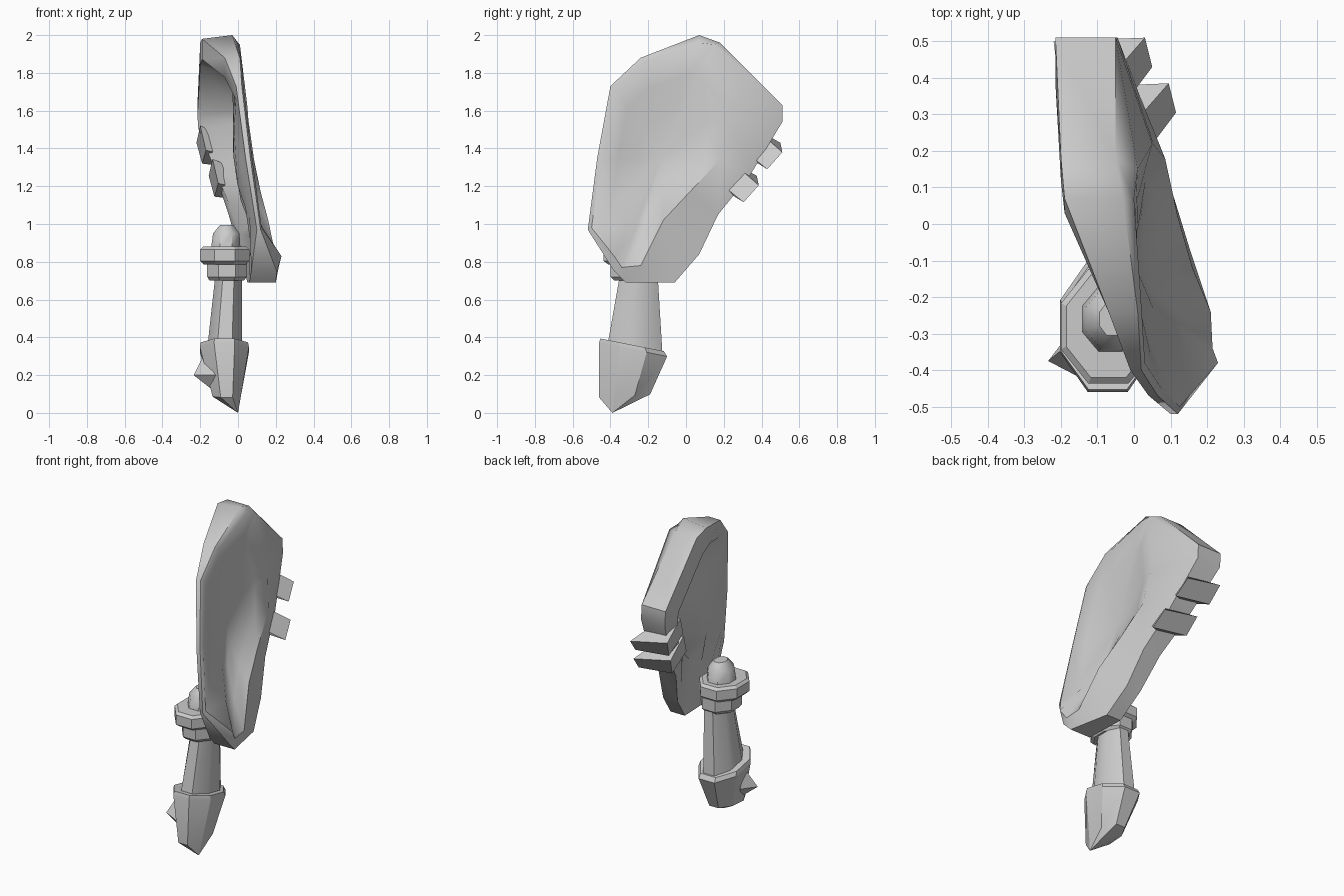
import bpy, bmesh, math

if "Cube" in bpy.data.objects:
    bpy.data.objects.remove(bpy.data.objects["Cube"])

steel = bpy.data.materials.new("grey_steel")
steel.diffuse_color = (0.6, 0.6, 0.6, 1)
steel.use_nodes = True
steel.node_tree.nodes["Principled BSDF"].inputs["Base Color"].default_value = steel.diffuse_color


def finish(name, bm, angle):
    bmesh.ops.recalc_face_normals(bm, faces=bm.faces)
    mesh = bpy.data.meshes.new(name)
    bm.to_mesh(mesh)
    bm.free()
    mesh.materials.append(steel)
    ob = bpy.data.objects.new(name, mesh)
    bpy.context.collection.objects.link(ob)
    bpy.ops.object.select_all(action='DESELECT')
    ob.select_set(True)
    bpy.context.view_layer.objects.active = ob
    bpy.ops.object.shade_smooth_by_angle(angle=math.radians(angle))
    return ob


def skin(name, rings, angle, start=None, end=None):
    """Bridge rings of equal length; close each end flat or to a point."""
    bm = bmesh.new()
    vr = [[bm.verts.new(p) for p in r] for r in rings]
    n = len(vr[0])
    for a, b in zip(vr, vr[1:]):
        for i in range(n):
            j = (i + 1) % n
            bm.faces.new((a[i], a[j], b[j], b[i]))
    for ring, tip in ((vr[0], start), (vr[-1], end)):
        if tip is None:
            bm.faces.new(ring)
        else:
            c = bm.verts.new(tip)
            for i in range(n):
                bm.faces.new((ring[i], ring[(i + 1) % n], c))
    return finish(name, bm, angle)


# Shell guard: rim outline (y, z, front x, back x), thin at the front edge
rim = [(-.52, .97, .12, .10), (-.47, 1.35, .065, .04), (-.40, 1.73, .02, -.01),
       (-.24, 1.88, .01, -.07), (.07, 2.0, -.03, -.19), (.18, 1.96, -.05, -.20),
       (.51, 1.63, -.05, -.215), (.51, 1.54, -.045, -.21), (.34, 1.26, .02, -.12),
       (.17, 1.05, .07, -.05), (.07, .84, .11, .01), (-.06, .69, .15, .05),
       (-.32, .69, .20, .06), (-.38, .75, .205, .07)]
# Edge of the bowl inside the chamfer (x, y, z)
face = [(.125, -.50, .98), (.075, -.45, 1.35), (.03, -.38, 1.72), (.02, -.22, 1.86),
        (0, .07, 1.96), (.01, .15, 1.95), (.05, .22, 1.62), (.055, .215, 1.55),
        (.085, .18, 1.34), (.12, .02, 1.17), (.16, -.12, 1.02), (.21, -.24, .78),
        (.215, -.34, .77), (.23, -.38, .83)]
cy, cz = -.13, 1.36
centre_x = .01


def inset(y, z, t):
    return y + (cy - y) * t, z + (cz - z) * t


def bowl(p, t, thick=0):
    """Point on the dished front surface, t from its edge to its centre."""
    s = 1 - (1 - t) ** 1.8
    return (p[0] + (centre_x - p[0]) * s - thick, *inset(p[1], p[2], t))


thin_side = (0, 1, 2, 12, 13)
front = [(xf, y, z) for y, z, xf, xb in rim]
back = [(xb, y, z - (.02 if y == .07 and z == 2.0 else 0)) for y, z, xf, xb in rim]
lip, floor = [], []
for i, (p, (y, z, xf, xb)) in enumerate(zip(face, rim)):
    x = min(xb, bowl(p, .18)[0] - .03) if i in thin_side else xb
    lip.append((x, *inset(y, z, .2)))
    floor.append(bowl(p, .08 if 6 <= i <= 10 else .28, .035))
skin("shell_guard",
     [[bowl(p, .6) for p in face], [bowl(p, .28) for p in face], face, front, back,
      lip, floor, [bowl(p, .6, .035) for p in face]], 42,
     start=(centre_x, cy, cz), end=(centre_x - .035, cy, cz))

# Two clips wrapped over the rear rim: skewed blocks, wider behind the rim
near = [(-.04, .43, 1.45), (.03, .51, 1.38), (.05, .43, 1.29), (-.01, .35, 1.355)]
far = [(-.20, .34, 1.52), (-.22, .50, 1.43), (-.19, .44, 1.32), (-.17, .27, 1.39)]
for k, (dx, dy, dz) in enumerate([(0, 0, 0), (.065, -.125, -.175)]):
    skin("rim_clip_%d" % (k + 1),
         [[(x + dx, y + dy, z + dz) for x, y, z in r] for r in (near, far)], 20)


def ring(cx, cy, z, rx, ry, slope=0):
    """Eight-sided ring, tilted along y."""
    quarter = [(1, .4), (.42, 1)]
    shape = (quarter + [(-x, y) for x, y in quarter[::-1]]
             + [(-x, -y) for x, y in quarter] + [(x, -y) for x, y in quarter[::-1]])
    return [(cx + x * rx, cy + y * ry, z + slope * y * ry) for x, y in shape]


# Pommel, grip, collars and top knob
skin("pommel", [ring(-.06, -.325, .09, .075, .135, .06),
                ring(-.072, -.28, .335, .13, .18, -.2),
                ring(-.072, -.285, .36, .125, .168, -.2)], 25,
     start=(0, -.39, 0))
skin("grip", [ring(-.07, -.27, .34, .092, .145, -.15),
              ring(-.05, -.25, .73, .07, .10)], 35)
skin("lower_collar", [ring(-.06, -.27, .70, .09, .11), ring(-.058, -.27, .72, .105, .13),
                      ring(-.058, -.27, .79, .105, .13)], 25)
skin("upper_collar", [ring(-.07, -.28, .785, .11, .13), ring(-.07, -.28, .805, .13, .157),
                      ring(-.07, -.28, .865, .13, .157), ring(-.07, -.28, .88, .115, .14)], 25)
skin("top_knob", [ring(-.065, -.26, .87, .078, .09), ring(-.062, -.26, .95, .07, .08),
                  ring(-.06, -.26, .995, .035, .045)], 45)

# Small spike on the pommel
base = [(-.18, -.33, .31), (-.17, -.29, .20), (-.12, -.36, .11), (-.11, -.44, .20)]
skin("pommel_spike", [base], 20, end=(-.235, -.375, .20))
